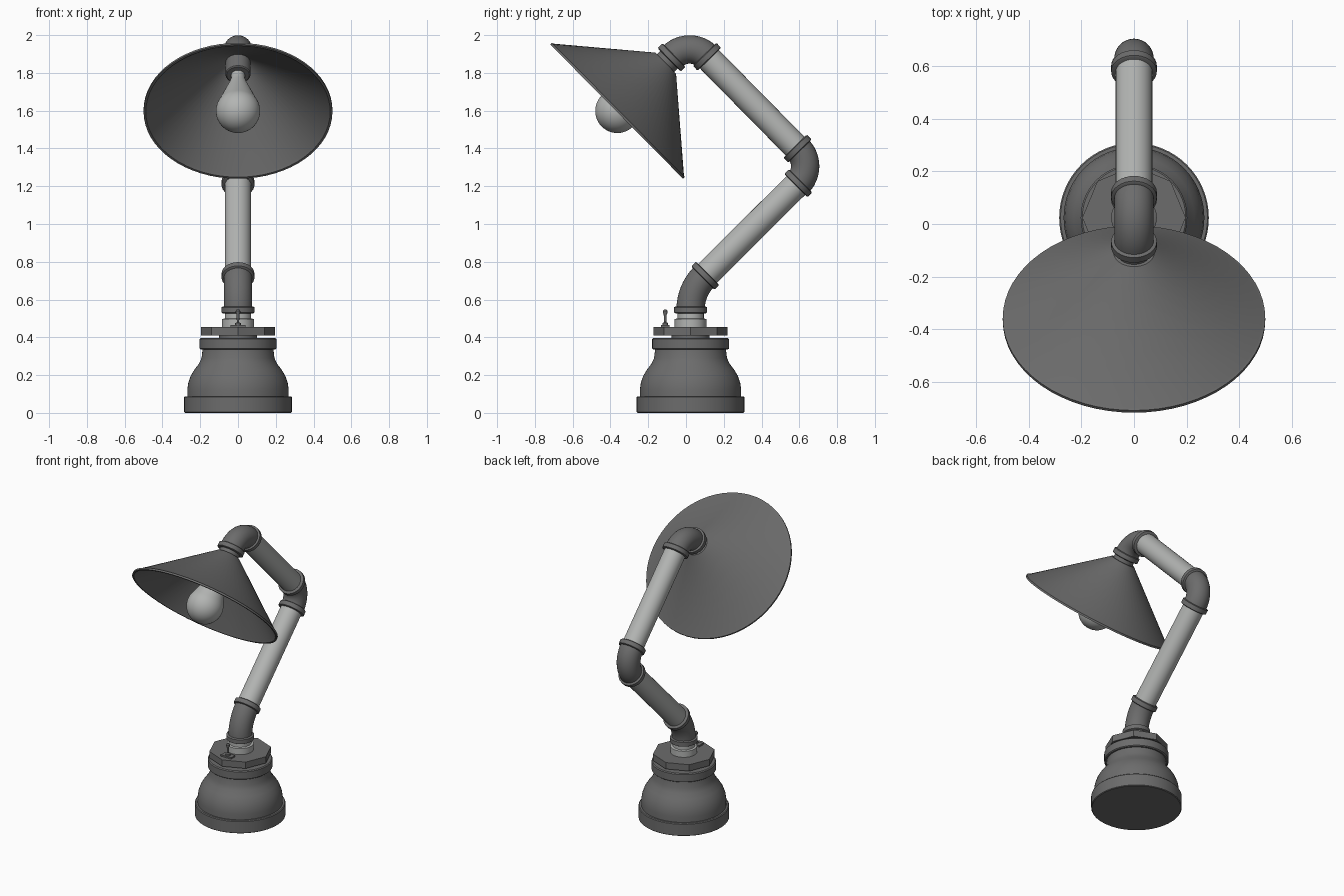
import bpy, bmesh, math
from mathutils import Vector, Matrix

if "Cube" in bpy.data.objects:
    bpy.data.objects.remove(bpy.data.objects["Cube"])


def material(name, rgb):
    m = bpy.data.materials.new(name)
    m.use_nodes = True
    m.diffuse_color = (*rgb, 1)
    m.node_tree.nodes["Principled BSDF"].inputs["Base Color"].default_value = (*rgb, 1)
    return m


DARK = material("dark iron", (0.15, 0.15, 0.15))
LIGHT = material("pale steel", (0.45, 0.46, 0.45))
UP = Vector((0, 0, 1))
BASE = Vector((0, 0.024, 0))


def finish(bm, name, mat):
    bmesh.ops.recalc_face_normals(bm, faces=bm.faces)
    mesh = bpy.data.meshes.new(name)
    bm.to_mesh(mesh)
    bm.free()
    mesh.materials.append(mat)
    ob = bpy.data.objects.new(name, mesh)
    bpy.context.collection.objects.link(ob)
    bpy.ops.object.select_all(action="DESELECT")
    ob.select_set(True)
    bpy.context.view_layer.objects.active = ob
    bpy.ops.object.shade_smooth_by_angle(angle=math.radians(30))
    return ob


def lathe(name, profile, mat, origin=BASE, axis=UP, sides=48, closed=False):
    """Turn (radius, height) points around an axis; open profiles get end caps."""
    bm = bmesh.new()
    place = Matrix.Translation(origin) @ axis.to_track_quat("Z", "Y").to_matrix().to_4x4()
    turns = [2 * math.pi * i / sides for i in range(sides)]
    rings = [[bm.verts.new(place @ Vector((r * math.cos(a), r * math.sin(a), h))) for a in turns]
             for r, h in profile]
    pairs = list(zip(rings, rings[1:]))
    if closed:
        pairs.append((rings[-1], rings[0]))
    else:
        bm.faces.new(rings[0])
        bm.faces.new(rings[-1])
    for low, high in pairs:
        for i in range(sides):
            j = (i + 1) % sides
            bm.faces.new((low[i], low[j], high[j], high[i]))
    return finish(bm, name, mat)


def tube(name, start, end, radius, mat):
    d = end - start
    return lathe(name, [(radius, 0), (radius, d.length)], mat, start, d.normalized(), 32)


def collar(name, centre, axis):
    lathe(name, [(0.08, -0.018), (0.087, -0.014), (0.087, 0.014), (0.08, 0.018)],
          DARK, centre, axis, 32)


def elbow(name, corner, d1, d2, reach):
    """Sweep a round section through the bend at a corner; return both ends."""
    start, end = corner - d1 * reach, corner + d2 * reach
    angle = d1.angle(d2)
    inward = (d2 - d1 * d1.dot(d2)).normalized()
    centre = start + inward * reach / math.tan(angle / 2)
    bm = bmesh.new()
    place = Matrix.Translation(start) @ d1.to_track_quat("Z", "Y").to_matrix().to_4x4()
    bmesh.ops.create_circle(bm, segments=32, radius=0.075, matrix=place)
    bmesh.ops.spin(bm, geom=bm.verts[:] + bm.edges[:], cent=centre, axis=d1.cross(inward),
                   angle=angle, steps=12, use_duplicate=False)
    finish(bm, name, DARK)
    return start, end


# Base: foot, bell and top collar, then the octagonal nut
lathe("base_foot", [(0.28, 0), (0.285, 0.004), (0.285, 0.083), (0.28, 0.088)], DARK, sides=64)
lathe("base_bell", [(0.268, 0.08), (0.268, 0.125), (0.263, 0.16), (0.25, 0.197), (0.23, 0.23),
                    (0.207, 0.26), (0.193, 0.29), (0.187, 0.34)], DARK, sides=64)
lathe("base_collar", [(0.197, 0.335), (0.203, 0.34), (0.203, 0.39), (0.197, 0.396)], DARK, sides=64)
lathe("nut_neck", [(0.1, 0.39), (0.1, 0.415)], DARK)
lathe("octagon_nut", [(0.197, 0.41), (0.197, 0.455)], DARK, sides=8)
lathe("stem_fitting", [(0.084, 0.45), (0.084, 0.497), (0.07, 0.5), (0.07, 0.54)], LIGHT)

# Toggle switch on the nut
switch = Vector((0, -0.11, 0))
bm = bmesh.new()
bmesh.ops.create_cube(bm, size=1, matrix=Matrix.Translation(switch + UP * 0.459)
                      @ Matrix.Diagonal((0.08, 0.045, 0.012, 1)))
finish(bm, "switch_plate", DARK)
lathe("switch_lever", [(0.015, 0.46), (0.015, 0.475), (0.006, 0.48), (0.008, 0.52),
                       (0.012, 0.53), (0.012, 0.54), (0.006, 0.547)], DARK, switch, sides=16)

# Arm: straight pipes joined by elbows with collars at both ends
rim = Vector((0, -0.367, 1.595))
path = [Vector((0, 0.024, 0.545)), Vector((0, 0.024, 0.649)),
        Vector((0, 0.683, 1.305)), Vector((0, 0.02, 1.978)), rim]
names = ["lower", "middle", "upper"]
reaches = [0.104, 0.126, 0.13]
last = None
for i, (part, reach) in enumerate(zip(names, reaches), 1):
    d1 = (path[i] - path[i - 1]).normalized()
    d2 = (path[i + 1] - path[i]).normalized()
    start, end = elbow(part + "_elbow", path[i], d1, d2, reach)
    collar(part + "_elbow_collar_in", start, d1)
    collar(part + "_elbow_collar_out", end + d2 * 0.006, d2)
    if last:
        tube(part + "_arm_pipe", last, start, 0.07, LIGHT)
    last = end

# Lamp head: heights run from the rim plane back along the shade axis
back = (path[3] - rim).normalized()
lathe("shade", [(0.5, 0), (0.5, 0.012), (0.49, 0.016), (0.078, 0.365),
                (0.066, 0.365), (0.478, 0.012), (0.488, 0)], DARK, rim, back, 64, closed=True)
lathe("socket", [(0.06, 0.275), (0.066, 0.28), (0.066, 0.43)], DARK, rim, back, 32)

# Bulb: round front blending into a tapered neck
ball = [(0.117 * math.sin(math.radians(a)), 0.005 - 0.117 * math.cos(math.radians(a)))
        for a in range(3, 118, 6)]
lathe("bulb", ball + [(0.07, 0.15), (0.045, 0.215), (0.036, 0.25), (0.036, 0.29)],
      LIGHT, rim, back, 40)
